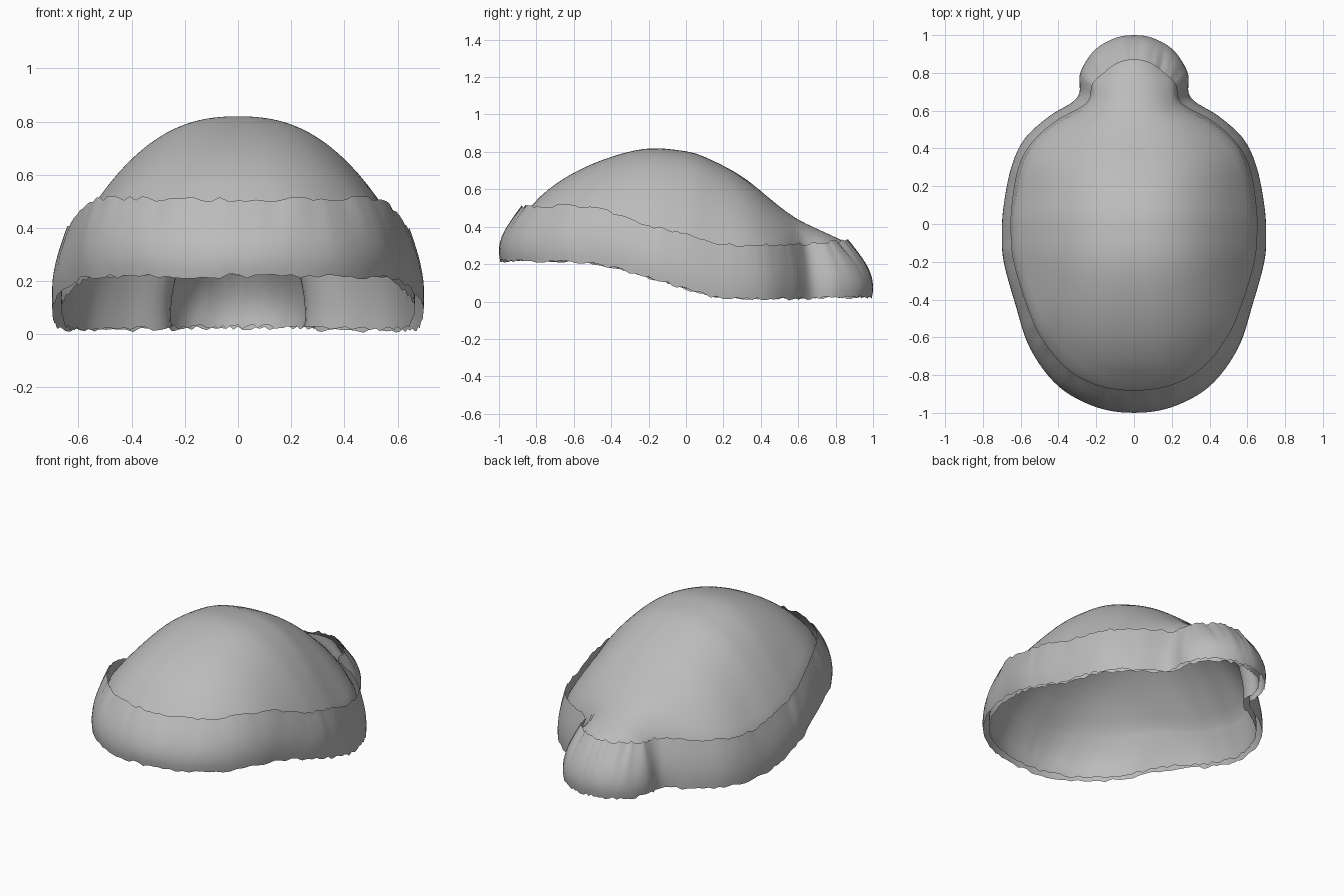
import bpy, bmesh, math, random
from mathutils import Vector

random.seed(4)
cube = bpy.data.objects.get("Cube")
if cube:
    bpy.data.objects.remove(cube, do_unlink=True)

grey = bpy.data.materials.new("cloth grey")
grey.use_nodes = True
grey.diffuse_color = (0.5, 0.5, 0.5, 1)
grey.node_tree.nodes["Principled BSDF"].inputs["Base Color"].default_value = (0.5, 0.5, 0.5, 1)

# Half outlines from front to back: lower hem, and line where crown meets band
HEM = [(0, -1), (.2, -.97), (.4, -.86), (.55, -.66), (.63, -.42), (.69, -.2),
       (.7, -.05), (.69, .1), (.65, .3), (.58, .45), (.45, .57), (.3, .67),
       (.285, .8), (.21, .92), (.1, .985), (0, 1)]
SEAM = [(0, -.88), (.2, -.85), (.36, -.76), (.49, -.6), (.57, -.42), (.635, -.2),
        (.65, -.05), (.645, .1), (.61, .3), (.54, .43), (.42, .54), (.25, .64),
        (.22, .74), (.17, .79), (.09, .85), (0, .87)]

# Side profiles (y, z)
RIDGE = [(-.88, .47), (-.83, .52), (-.75, .6), (-.6, .7), (-.4, .785), (-.2, .83),
         (0, .815), (.1, .785), (.3, .68), (.5, .52), (.6, .45), (.8, .355), (.87, .32)]
BAND_TOP = [(-.9, .52), (-.5, .515), (-.2, .42), (0, .37), (.2, .32), (.6, .32), (.9, .34)]
BAND_LOW = [(-1, .23), (-.5, .215), (-.2, .14), (0, .08), (.2, .03), (1, .035)]


def catmull(a, b, c, d, t):
    return (b * 2 + (c - a) * t + (a * 2 - b * 5 + c * 4 - d) * t * t
            + (b * 3 - a - c * 3 + d) * t ** 3) * 0.5


def closed_curve(half, steps=6):
    """Mirror a half outline and smooth it into a closed loop."""
    pts = [Vector(p) for p in half]
    pts += [Vector((-p.x, p.y)) for p in reversed(pts[1:-1])]
    n = len(pts)
    return [catmull(pts[i - 1], pts[i], pts[(i + 1) % n], pts[(i + 2) % n], k / steps)
            for i in range(n) for k in range(steps)]


def profile(points, y):
    """Smooth interpolation along a side profile."""
    if y <= points[0][0]:
        return points[0][1]
    last = len(points) - 1
    for i in range(last):
        (ya, a), (yb, b) = points[i], points[i + 1]
        if y <= yb:
            before, after = points[max(i - 1, 0)], points[min(i + 2, last)]
            t = (y - ya) / (yb - ya)
            ma = (b - before[1]) / (yb - before[0]) * (yb - ya)
            mb = (after[1] - a) / (after[0] - ya) * (yb - ya)
            return (a + ma * t + (3 * (b - a) - 2 * ma - mb) * t * t
                    + (2 * (a - b) + ma + mb) * t ** 3)
    return points[last][1]


hem, seam = closed_curve(HEM), closed_curve(SEAM)
COUNT = len(hem)
half_seam = seam[:COUNT // 2 + 1]


def half_width(y):
    for a, b in zip(half_seam, half_seam[1:]):
        if y <= b.y:
            return a.x + (b.x - a.x) * max(0, y - a.y) / max(b.y - a.y, 1e-5)
    return 0


def inset(loop, amount):
    """Offset a closed loop inwards along its normals."""
    result = []
    for i, p in enumerate(loop):
        d = (loop[(i + 1) % COUNT] - loop[i - 1]).normalized()
        result.append(p + Vector((-d.y, d.x)) * amount)
    return result


def crown_height(p):
    """Arch from the seam height up to the centre ridge."""
    w, c = half_width(p.y), profile(RIDGE, p.y)
    rim = min(c, profile(BAND_TOP, p.y) - 0.02 - 0.09 * w)
    u = min(1, abs(p.x) / max(w, 1e-4))
    return rim + (c - rim) * (1 - u ** 2.4)


def wall_rings(top, low, top_z, low_z, rows=9):
    """Curved wall between two outlines."""
    rings = []
    for r in range(rows + 1):
        t = r / rows
        bulge = math.sin(t * 1.9)
        rings.append([(*a.lerp(b, bulge), za + (zb - za) * t)
                      for a, b, za, zb in zip(top, low, top_z, low_z)])
    return rings


def build(name, rings, apex=None):
    bm = bmesh.new()
    rows = [[bm.verts.new(p) for p in ring] for ring in rings]
    for a, b in zip(rows, rows[1:]):
        for i in range(COUNT):
            j = (i + 1) % COUNT
            bm.faces.new((a[i], b[i], b[j], a[j]))
    if apex:
        tip = bm.verts.new(apex)
        for i in range(COUNT):
            bm.faces.new((tip, rows[0][i], rows[0][(i + 1) % COUNT]))
    bmesh.ops.recalc_face_normals(bm, faces=bm.faces)
    # Keep the open shell facing outwards
    if sum(f.normal.dot(f.calc_center_median()) for f in bm.faces) < 0:
        bmesh.ops.reverse_faces(bm, faces=bm.faces)
    mesh = bpy.data.meshes.new(name)
    bm.to_mesh(mesh)
    bm.free()
    mesh.materials.append(grey)
    for poly in mesh.polygons:
        poly.use_smooth = True
    obj = bpy.data.objects.new(name, mesh)
    bpy.context.collection.objects.link(obj)
    return obj


def ragged(points, loop, shift=0):
    return [profile(points, p.y) + shift + random.uniform(-.009, .009) for p in loop]


# Outer band with frayed edges
build("outer_band", wall_rings(seam, hem, ragged(BAND_TOP, seam), ragged(BAND_LOW, hem)))

# Crown dome, continuing down inside the band as a lining
centre = Vector((0, -.1))
inner_seam, inner_hem = inset(seam, .015), inset(hem, .035)
ROWS = 18
dome = []
for r in range(1, ROWS):
    dome.append([(*p, crown_height(p)) for p in
                 (centre.lerp(q, r / ROWS) for q in inner_seam)])
rim_z = [crown_height(p) for p in inner_seam]
lining = wall_rings(inner_seam, inner_hem, rim_z, ragged(BAND_LOW, inner_hem, .006))
build("crown", dome + lining, (*centre, crown_height(centre)))

# Rest the frayed hem on the floor
parts = [bpy.data.objects[n] for n in ("outer_band", "crown")]
floor = min(v.co.z for o in parts for v in o.data.vertices)
for o in parts:
    for v in o.data.vertices:
        v.co.z -= min(floor, 0.012)
